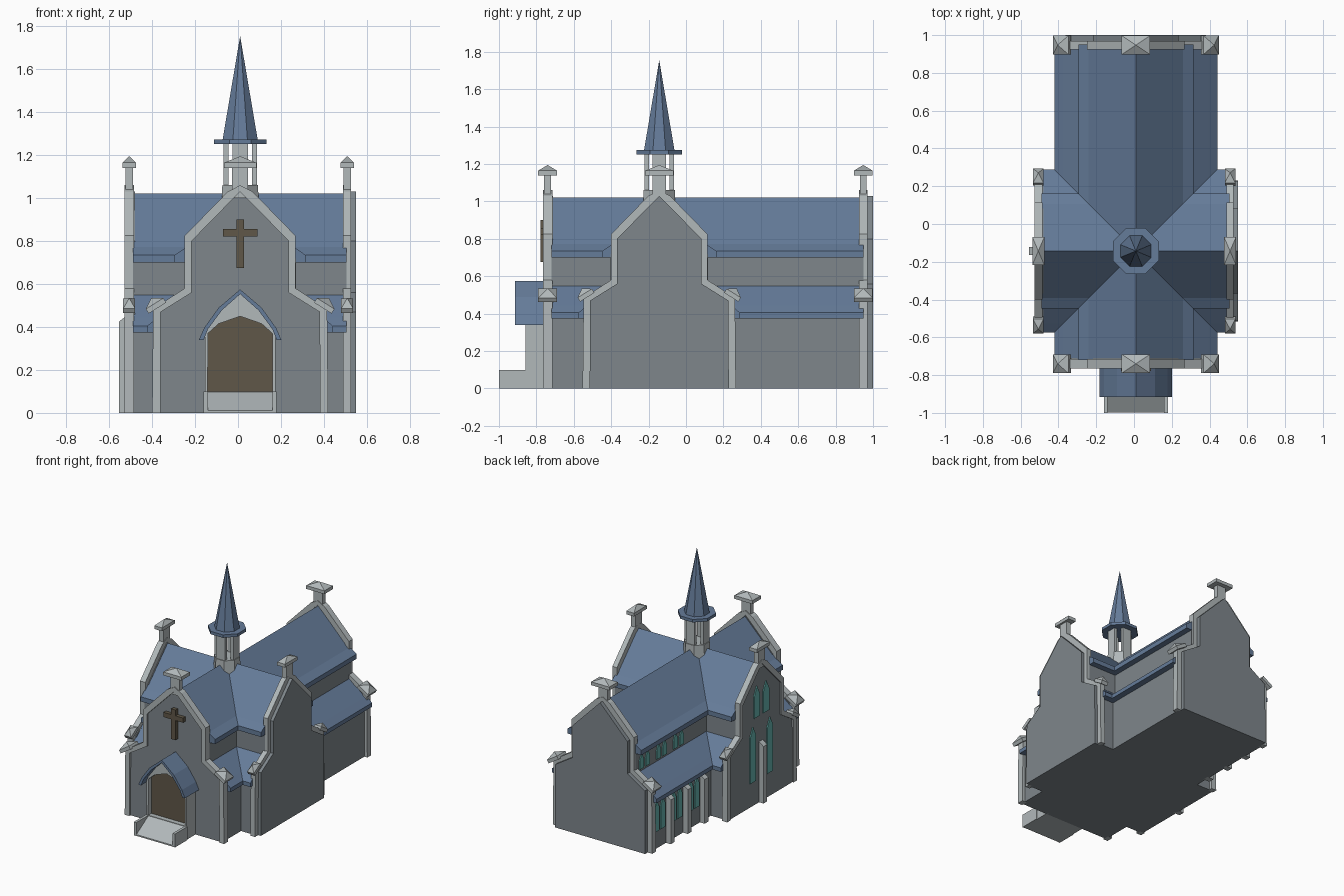
import bpy, bmesh, math
from mathutils import Matrix, Vector

cube = bpy.data.objects.get("Cube")
if cube:
    bpy.data.objects.remove(cube)

CX, CY = 0.01, -0.143   # nave centre line, transept centre line


def material(name, color):
    m = bpy.data.materials.new(name)
    m.use_nodes = True
    m.diffuse_color = (*color, 1)
    m.node_tree.nodes["Principled BSDF"].inputs["Base Color"].default_value = (*color, 1)
    return m


STONE = material("grey stone", (0.21, 0.24, 0.26))
TRIM = material("pale stone", (0.44, 0.48, 0.49))
SLATE = material("blue slate", (0.13, 0.2, 0.32))
WOOD = material("brown wood", (0.115, 0.095, 0.065))
GLASS = material("teal glass", (0.13, 0.45, 0.42))


def finish(name, bm, mat):
    bmesh.ops.recalc_face_normals(bm, faces=bm.faces)
    mesh = bpy.data.meshes.new(name)
    bm.to_mesh(mesh)
    bm.free()
    mesh.materials.append(mat)
    obj = bpy.data.objects.new(name, mesh)
    bpy.context.collection.objects.link(obj)
    return obj


def box(name, mat, x, y, z):
    bm = bmesh.new()
    bmesh.ops.create_cube(bm, size=1)
    for v in bm.verts:
        v.co = [r[0] if c < 0 else r[1] for c, r in zip(v.co, (x, y, z))]
    return finish(name, bm, mat)


def place(axis, c, u, d, z):
    """Profile point (u, z) at depth d along the chosen axis."""
    return Vector((c + u, d, z)) if axis == "y" else Vector((d, c + u, z))


def mirrored(half):
    return half + [(-u, z) for u, z in reversed(half) if u > 0]


def extrude(bm, faces, axis, span):
    new = bmesh.ops.extrude_face_region(bm, geom=faces)["geom"]
    step = place(axis, 0, 0, span[1] - span[0], 0)
    bmesh.ops.translate(bm, verts=[g for g in new if isinstance(g, bmesh.types.BMVert)], vec=step)


def prism(name, mat, half, axis, c, span):
    bm = bmesh.new()
    face = bm.faces.new([bm.verts.new(place(axis, c, u, span[0], z)) for u, z in mirrored(half)])
    extrude(bm, [face], axis, span)
    return finish(name, bm, mat)


def band(name, mat, outer, inner, axis, c, span):
    """Arch-shaped strip between an outer and an inner outline."""
    bm = bmesh.new()
    a, b = ([bm.verts.new(place(axis, c, u, span[0], z)) for u, z in mirrored(h)]
            for h in (outer, inner))
    faces = [bm.faces.new((a[i], a[i + 1], b[i + 1], b[i])) for i in range(len(a) - 1)]
    extrude(bm, faces, axis, span)
    return finish(name, bm, mat)


def cap(name, pos, sx, sy, tilt=None):
    """Slab with a low pyramid on top."""
    bm = bmesh.new()
    corners = [(-1, -1), (1, -1), (1, 1), (-1, 1)]
    low, high = ([bm.verts.new((i * sx, j * sy, z)) for i, j in corners] for z in (0, 0.025))
    tip = bm.verts.new((0, 0, 0.055))
    bm.faces.new(low)
    for i in range(4):
        j = (i + 1) % 4
        bm.faces.new((low[i], low[j], high[j], high[i]))
        bm.faces.new((high[i], high[j], tip))
    m = Matrix.Translation(pos)
    if tilt:
        m = m @ Matrix.Rotation(tilt[0], 4, tilt[1])
    bm.transform(m)
    return finish(name, bm, TRIM)


def frustum(name, mat, r1, r2, z1, z2):
    bm = bmesh.new()
    bmesh.ops.create_cone(bm, cap_ends=True, segments=8, radius1=r1, radius2=r2, depth=z2 - z1)
    bm.transform(Matrix.Translation((CX, CY, (z1 + z2) / 2)) @ Matrix.Rotation(math.pi / 8, 4, "Z"))
    return finish(name, bm, mat)


# Stepped gable outlines, given as right halves from the ground to the ridge
OUTER = [(0.41, 0), (0.405, 0.485), (0.258, 0.58), (0.258, 0.825), (0.058, 1.03), (0, 1.06)]
INNER = [(0.372, 0), (0.37, 0.47), (0.226, 0.56), (0.226, 0.8), (0.04, 0.99), (0, 1.03)]
UPPER_ROOF = [(0.305, 0.7), (0.305, 0.735), (0.25, 0.772), (0, 1.022)]
AISLE_ROOF = [(0.432, 0.375), (0.432, 0.405), (0.385, 0.445), (0.25, 0.557)]

# Nave and transept: low aisles, tall middle, and two roof tiers each
for name, axis, c, span in (("nave", "y", CX, (-0.72, 0.95)),
                            ("transept", "x", CY, (-0.49, 0.505))):
    prism(name + "_aisle_walls", STONE, [(0.385, 0), (0.385, 0.4)], axis, c, span)
    prism(name + "_upper_walls", STONE, [(0.26, 0.3), (0.26, 0.72)], axis, c, span)
    prism(name + "_aisle_roof", SLATE, AISLE_ROOF, axis, c, span)
    prism(name + "_upper_roof", SLATE, UPPER_ROOF, axis, c, span)

# Gable ends with trim, ridge finial and tilted shoulder caps
for name, axis, c, trim, wall in (
        ("front", "y", CX, (-0.765, -0.715), (-0.75, -0.71)),
        ("back", "y", CX, (0.925, 0.97), (0.93, 1.0)),
        ("right", "x", CY, (-0.528, -0.485), (-0.518, -0.48)),
        ("left", "x", CY, (0.49, 0.527), (0.495, 0.55))):
    band(name + "_gable_trim", TRIM, OUTER, INNER, axis, c, trim)
    prism(name + "_gable_wall", STONE, INNER, axis, c, wall)
    mid = sum(trim) / 2
    prism(name + "_finial_shaft", TRIM, [(0.037, 1.0), (0.037, 1.145)], axis, c,
          (mid - 0.018, mid + 0.018))
    wide, deep = 0.075, 0.05 if axis == "y" else 0.032
    size = (wide, deep) if axis == "y" else (deep, wide)
    cap(name + "_finial_cap", place(axis, c, 0, mid, 1.14), *size)
    size = (0.048, 0.05) if axis == "y" else (0.028, 0.045)
    for side in (-1, 1):
        tilt = (side * math.radians(32), "Y") if axis == "y" else (-side * math.radians(32), "X")
        cap(name + "_shoulder_cap", place(axis, c, side * 0.385, mid, 0.488), *size, tilt)

# Bell lantern and spire over the crossing
frustum("lantern_base", TRIM, 0.095, 0.09, 0.93, 1.06)
for side in (-1, 1):
    a, b = sorted((side * 0.055, side * 0.078))
    box("lantern_post", TRIM, (CX + a, CX + b), (CY - 0.036, CY + 0.036), (1.0, 1.255))
    box("lantern_post", TRIM, (CX - 0.036, CX + 0.036), (CY + a, CY + b), (1.0, 1.255))
frustum("spire_plate", SLATE, 0.132, 0.132, 1.252, 1.274)
frustum("spire", SLATE, 0.088, 0, 1.274, 1.755)

# Porch with pointed arch, door, ramp and cheek walls
band("porch_roof", SLATE,
     [(0.192, 0.34), (0.168, 0.395), (0.1, 0.49), (0, 0.575)],
     [(0.17, 0.34), (0.15, 0.39), (0.085, 0.478), (0, 0.553)], "y", CX, (-0.915, -0.72))
band("porch_arch", TRIM,
     [(0.164, 0), (0.164, 0.37), (0.09, 0.48), (0, 0.56)],
     [(0.152, 0), (0.15, 0.37), (0.1, 0.415), (0, 0.45)], "y", CX, (-0.857, -0.74))
prism("porch_door", WOOD, [(0.155, 0.09), (0.155, 0.37), (0.1, 0.42), (0, 0.455)],
      "y", CX, (-0.82, -0.74))
box("porch_floor", TRIM, (CX - 0.155, CX + 0.155), (-0.856, -0.75), (0, 0.1))
ramp = box("entrance_ramp", TRIM, (CX - 0.155, CX + 0.155), (-0.998, -0.85), (0, 0.1))
for v in ramp.data.vertices:
    if v.co.y < -0.9 and v.co.z > 0.05:
        v.co.z = 0.01
for side in (-1, 1):
    a, b = sorted((CX + side * 0.15, CX + side * 0.17))
    box("ramp_cheek", TRIM, (a, b), (-1.0, -0.85), (0, 0.1))

# Cross on the front gable
box("cross_upright", WOOD, (CX - 0.018, CX + 0.018), (-0.778, -0.74), (0.675, 0.9))
box("cross_bar", WOOD, (CX - 0.08, CX + 0.08), (-0.778, -0.74), (0.822, 0.857))


def lancet(name, y, x, half_width, low, high):
    shoulder = high - half_width * 2
    prism(name, GLASS, [(half_width, low), (half_width, shoulder), (0, high)], "x", y, (x, x + 0.009))


# Lancet windows and buttresses on the right side
for side in (-1, 1):
    lancet("transept_tall_window", CY + side * 0.1, -0.526, 0.034, 0.18, 0.59)
    lancet("transept_high_window", CY + side * 0.055, -0.526, 0.034, 0.65, 0.88)
    for y in (0.85, 0.65, 0.45):
        lancet("aisle_window", y + side * 0.036, -0.382, 0.027, 0.13, 0.36)
        lancet("upper_window", y + side * 0.036, -0.257, 0.025, 0.565, 0.68)


def buttress(name, y, back, face, top):
    b = box(name, TRIM, (face, back), (y - 0.022, y + 0.022), (0, top))
    for v in b.data.vertices:
        if v.co.z > 0.1 and v.co.x < (face + back) / 2:
            v.co.z -= 0.04


buttress("transept_buttress", CY, -0.5, -0.555, 0.465)
for y in (0.75, 0.55, 0.35):
    buttress("aisle_buttress", y, -0.36, -0.415, 0.37)
